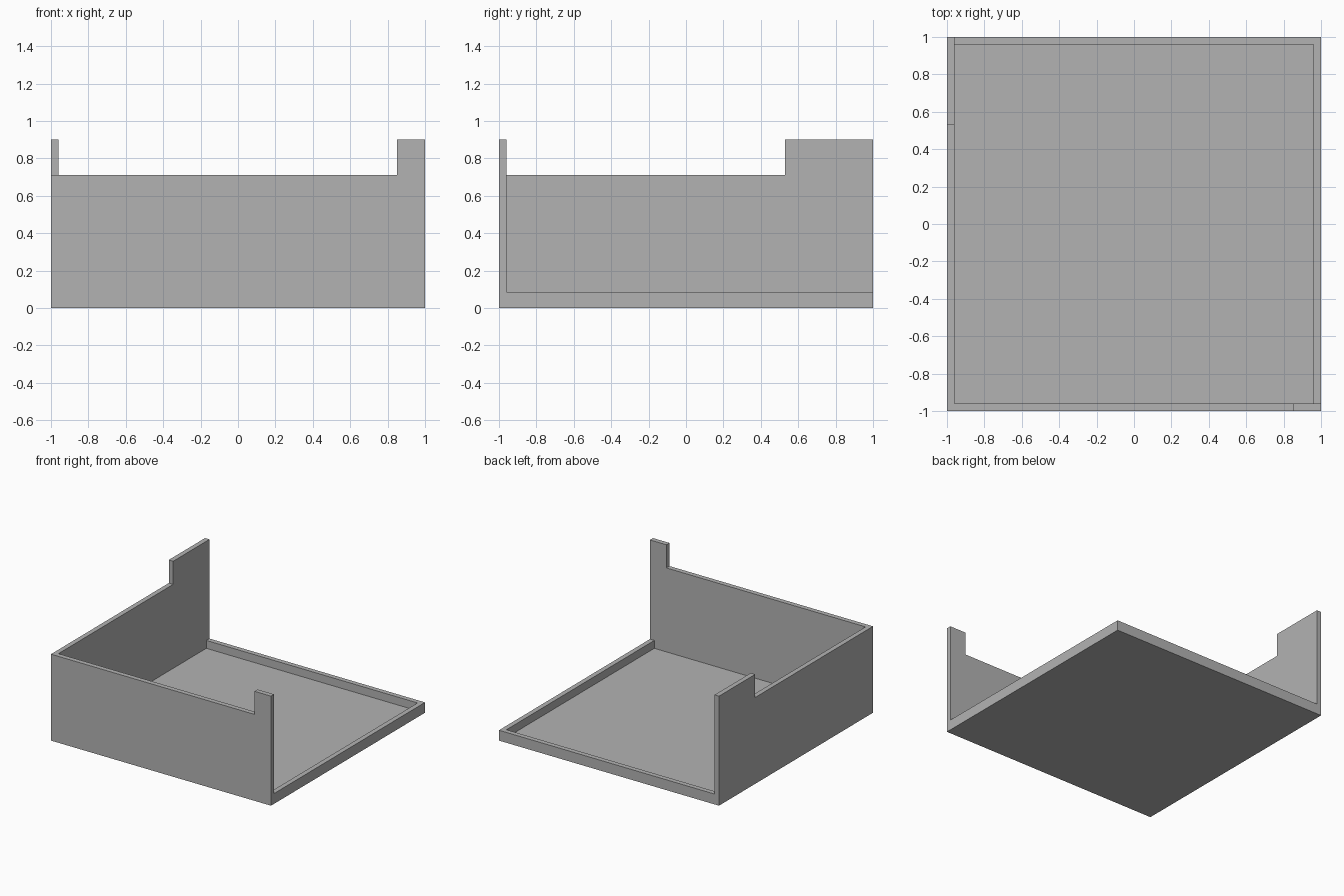
import bpy

cube = bpy.data.objects.get("Cube")
if cube:
    bpy.data.objects.remove(cube, do_unlink=True)

WALL = 0.96     # inner face of the walls
FLOOR = 0.02    # top of the floor
LIP = 0.085     # top of the low rim
RIM = 0.71      # top of the tall walls
TOP = 0.90      # top of the end posts
OUT = 1.2       # past the outside of the tray

grey = bpy.data.materials.new("plain grey")
grey.use_nodes = True
colour = (0.45, 0.45, 0.45, 1)
grey.diffuse_color = colour
grey.node_tree.nodes["Principled BSDF"].inputs["Base Color"].default_value = colour


def box(name, low, high):
    """Box between two opposite corners."""
    bpy.ops.mesh.primitive_cube_add(size=1)
    obj = bpy.context.object
    obj.name = name
    for v in obj.data.vertices:
        v.co = [h if c > 0 else l for c, l, h in zip(v.co, low, high)]
    obj.data.materials.append(grey)
    return obj


def cut(target, name, low, high):
    """Carve a box out of the target and discard the cutter."""
    cutter = box(name, low, high)
    cutter.hide_render = True
    mod = target.modifiers.new(name, "BOOLEAN")
    mod.operation = "DIFFERENCE"
    mod.solver = "EXACT"
    mod.object = cutter
    bpy.ops.object.select_all(action="DESELECT")
    bpy.context.view_layer.objects.active = target
    target.select_set(True)
    bpy.ops.object.modifier_apply(modifier=mod.name)
    bpy.data.objects.remove(cutter, do_unlink=True)


# Solid block, carved into a tray with two tall walls
tray = box("open_tray", (-1, -1, 0), (1, 1, TOP))
# Back and left sides lowered to the rim
cut(tray, "low_sides", (-WALL, -WALL, LIP), (OUT, OUT, OUT))
# Tall walls lowered, leaving a post at each free end
cut(tray, "wall_step", (-OUT, -OUT, RIM), (0.85, 0.53, OUT))
# Shallow recess above the floor
cut(tray, "floor_recess", (-WALL, -WALL, FLOOR), (WALL, WALL, OUT))
